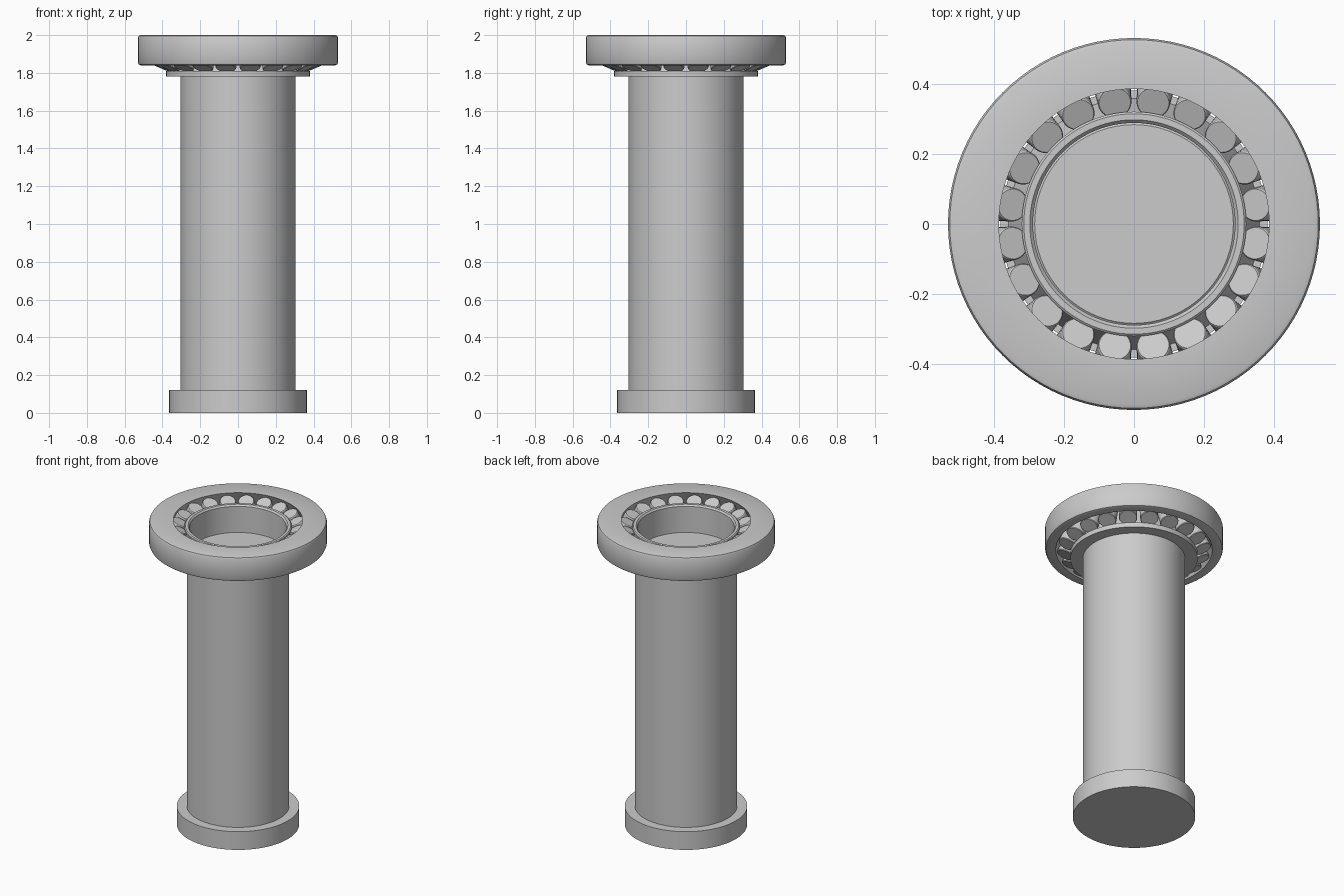
import bpy
import bmesh
from math import radians, tau, cos, sin, atan2, hypot

ROLLERS = 20

if "Cube" in bpy.data.objects:
    bpy.data.objects.remove(bpy.data.objects["Cube"], do_unlink=True)

steel = bpy.data.materials.new("steel_grey")
steel.use_nodes = True
steel.diffuse_color = (0.6, 0.6, 0.6, 1)
steel.node_tree.nodes["Principled BSDF"].inputs["Base Color"].default_value = steel.diffuse_color


def lathe(name, profile, closed=False, steps=96):
    """Spin a (radius, height) profile around z; closed profiles make rings."""
    bm = bmesh.new()
    verts = [bm.verts.new((r, 0, z)) for r, z in profile]
    pairs = list(zip(verts, verts[1:]))
    if closed:
        pairs.append((verts[-1], verts[0]))
    edges = [bm.edges.new(p) for p in pairs]
    bmesh.ops.spin(bm, geom=verts + edges, cent=(0, 0, 0), axis=(0, 0, 1),
                   angle=tau, steps=steps, use_duplicate=False)
    bmesh.ops.remove_doubles(bm, verts=bm.verts, dist=0.0001)
    bmesh.ops.recalc_face_normals(bm, faces=bm.faces)
    mesh = bpy.data.meshes.new(name)
    bm.to_mesh(mesh)
    bm.free()
    mesh.materials.append(steel)
    obj = bpy.data.objects.new(name, mesh)
    bpy.context.collection.objects.link(obj)
    bpy.ops.object.select_all(action="DESELECT")
    obj.select_set(True)
    bpy.context.view_layer.objects.active = obj
    bpy.ops.object.shade_smooth_by_angle(angle=radians(30))
    return obj


# Shaft with foot flange and a shallow chamfered end inside the bore
lathe("shaft", [(0, 0), (0.365, 0), (0.365, 0.12), (0.305, 0.12), (0.305, 1.78),
                (0.29, 1.78), (0.283, 1.786), (0, 1.786)])

# Inner ring: bore, top lip, tapered raceway and lower rib
lathe("inner_ring", [(0.288, 1.78), (0.288, 1.955), (0.297, 1.965), (0.314, 1.965),
                     (0.32, 1.96), (0.32, 1.95), (0.31, 1.942), (0.358, 1.81),
                     (0.38, 1.81), (0.38, 1.78)], closed=True)

# Outer ring: rounded rim and raceway that widens downwards
lathe("outer_ring", [(0.385, 2), (0.515, 2), (0.525, 1.996), (0.53, 1.985),
                     (0.53, 1.855), (0.525, 1.844), (0.515, 1.84),
                     (0.467, 1.84)], closed=True)

# Tapered rollers, tilted inwards at the top
low_r, low_z, top_r, top_z = 0.41, 1.826, 0.35, 1.965
tilt = atan2(low_r - top_r, top_z - low_z)
length = hypot(low_r - top_r, top_z - low_z)
roller = lathe("roller", [(0, 0), (0.052, 0), (0.055, 0.004), (0.048, length - 0.004),
                          (0.045, length), (0, length)], steps=32)
for i in range(ROLLERS):
    if i:
        roller = roller.copy()
        bpy.context.collection.objects.link(roller)
    roller.name = f"roller_{i + 1}"
    a = (i + 0.5) * tau / ROLLERS
    roller.location = (low_r * cos(a), low_r * sin(a), low_z)
    roller.rotation_euler = (0, -tilt, a)
